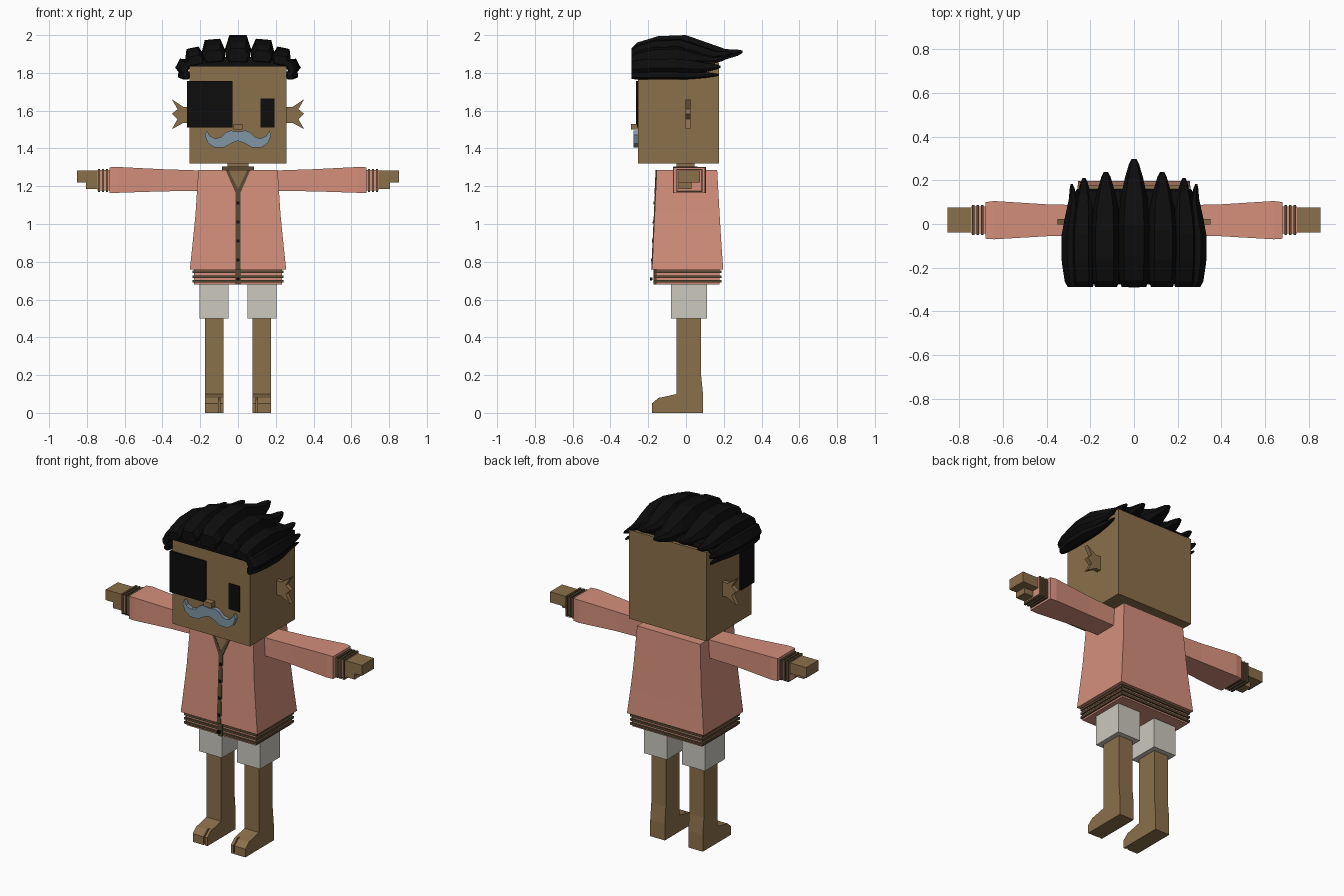
import bpy, bmesh
from math import sin, cos, radians
from mathutils import Vector

cube = bpy.data.objects.get("Cube")
if cube:
    bpy.data.objects.remove(cube, do_unlink=True)


def material(name, r, g, b):
    m = bpy.data.materials.new(name)
    m.use_nodes = True
    m.diffuse_color = (r, g, b, 1)
    m.node_tree.nodes["Principled BSDF"].inputs["Base Color"].default_value = (r, g, b, 1)
    return m


SKIN = material("tan skin", 0.26, 0.16, 0.07)
SALMON = material("salmon cloth", 0.66, 0.275, 0.2)
TRIM = material("dark brown trim", 0.1, 0.07, 0.033)
WHITE = material("off white cloth", 0.6, 0.58, 0.515)
GREY = material("blue grey hair", 0.216, 0.305, 0.376)
BLACK = material("black", 0.004, 0.004, 0.004)


def loft(name, rings, mat):
    """Closed solid through matching rings of points."""
    bm = bmesh.new()
    rows = [[bm.verts.new(p) for p in ring] for ring in rings]
    n = len(rows[0])
    for a, b in zip(rows, rows[1:]):
        for i in range(n):
            j = (i + 1) % n
            bm.faces.new((a[i], a[j], b[j], b[i]))
    bm.faces.new(rows[0])
    bm.faces.new(rows[-1])
    bmesh.ops.recalc_face_normals(bm, faces=bm.faces)
    me = bpy.data.meshes.new(name)
    bm.to_mesh(me)
    bm.free()
    me.materials.append(mat)
    ob = bpy.data.objects.new(name, me)
    bpy.context.collection.objects.link(ob)
    return ob


def rect(x0, x1, y0, y1, z):
    return [(x0, y0, z), (x1, y0, z), (x1, y1, z), (x0, y1, z)]


def box(name, x, y, z, mat):
    return loft(name, [rect(*x, *y, z[0]), rect(*x, *y, z[1])], mat)


def prism_x(name, pts, x0, x1, mat):
    return loft(name, [[(x, y, z) for y, z in pts] for x in (x0, x1)], mat)


def prism_y(name, pts, y0, y1, mat):
    return loft(name, [[(x, y, z) for x, z in pts] for y in (y0, y1)], mat)


def front_y(z):
    """Depth of the jacket front at a height."""
    return -0.155 - 0.025 * (1.285 - z) / 0.525


def chest_plate(name, pts, mat, lift=0.004):
    """Thin plate following the sloping jacket front."""
    return loft(name, [[(x, front_y(z) - d, z) for x, z in pts] for d in (-0.004, lift)], mat)


# Jacket body and striped hem
levels = [(0.76, 0.255, 0.197), (0.9, 0.24, 0.187), (1.05, 0.225, 0.178), (1.285, 0.21, 0.165)]
loft("jacket", [rect(-w, w, front_y(z), b, z) for z, w, b in levels], SALMON)
box("hem", (-0.232, 0.232), (-0.16, 0.178), (0.68, 0.765), SALMON)
for i in range(3):
    z = 0.69 + i * 0.025
    box(f"hem_stripe_{i}", (-0.241, 0.241), (-0.168, 0.187), (z, z + 0.013), TRIM)

# Neck, open collar, placket and buttons
box("neck", (-0.055, 0.055), (-0.05, 0.045), (1.25, 1.34), SKIN)
box("collar", (-0.085, 0.085), (-0.065, 0.06), (1.27, 1.305), TRIM)
chest_plate("open_neck", [(-0.055, 1.287), (0, 1.17), (0.055, 1.287)], SKIN)
for s in (1, -1):
    chest_plate("neck_trim", [(0, 1.155), (0, 1.185), (s * 0.05, 1.287), (s * 0.066, 1.287),
                              (s * 0.013, 1.165)], TRIM, 0.006)
chest_plate("placket", [(-0.013, 0.76), (0.013, 0.76), (0.013, 1.175), (-0.013, 1.175)], TRIM)
box("hem_placket", (-0.013, 0.013), (-0.173, -0.15), (0.68, 0.76), TRIM)
for i in range(5):
    z, w = 0.71 + i * 0.1, 0.008
    chest_plate(f"button_{i}", [(-w, z - w), (w, z - w), (w, z + w), (-w, z + w)], BLACK, 0.008)


def x_ring(x, y0, y1, z0, z1):
    return [(x, y0, z0), (x, y1, z0), (x, y1, z1), (x, y0, z1)]


for s, side in ((1, "left"), (-1, "right")):
    # Sleeve, striped cuff and hand
    loft(f"{side}_sleeve", [x_ring(s * 0.19, -0.05, 0.085, 1.175, 1.283),
                            x_ring(s * 0.4, -0.056, 0.09, 1.173, 1.29),
                            x_ring(s * 0.64, -0.07, 0.105, 1.165, 1.302),
                            x_ring(s * 0.68, -0.067, 0.1, 1.165, 1.3)], SALMON)
    loft(f"{side}_cuff", [x_ring(s * x, -0.044, 0.08, 1.178, 1.285) for x in (0.66, 0.745)], SALMON)
    for i in range(3):
        x = 0.688 + i * 0.021
        loft(f"{side}_cuff_stripe_{i}", [x_ring(s * (x + d), -0.05, 0.087, 1.17, 1.292)
                                         for d in (0, 0.012)], TRIM)
    box(f"{side}_fingers", sorted((s * 0.73, s * 0.853)), (-0.04, 0.075), (1.22, 1.283), SKIN)
    box(f"{side}_thumb", sorted((s * 0.73, s * 0.805)), (-0.04, 0.03), (1.185, 1.23), SKIN)

    # Shorts, leg and split foot
    box(f"{side}_shorts", sorted((s * 0.05, s * 0.203)), (-0.08, 0.11), (0.5, 0.7), WHITE)
    prism_x(f"{side}_leg", [(0.09, 0), (0.09, 0.1), (0.08, 0.2), (0.08, 0.55), (-0.05, 0.55),
                            (-0.05, 0.1), (-0.13, 0.082), (-0.13, 0)], s * 0.078, s * 0.175, SKIN)
    toe = [(-0.125, 0), (-0.125, 0.083), (-0.145, 0.08), (-0.18, 0.05), (-0.18, 0)]
    prism_x(f"{side}_big_toe", toe, s * 0.078, s * 0.095, SKIN)
    prism_x(f"{side}_toes", toe, s * 0.103, s * 0.175, SKIN)

    # Jagged ear
    ear = [(0.25, 1.62), (0.29, 1.62), (0.35, 1.66), (0.32, 1.608), (0.35, 1.583),
           (0.32, 1.555), (0.35, 1.502), (0.29, 1.535), (0.25, 1.535)]
    prism_y(f"{side}_ear", [(s * x, z) for x, z in ear], -0.003, 0.023, SKIN)

    # Moustache half
    curl = [(0, 1.488), (0.04, 1.495), (0.065, 1.485), (0.09, 1.46), (0.12, 1.452), (0.15, 1.467),
            (0.165, 1.495), (0.175, 1.47), (0.16, 1.43), (0.125, 1.405), (0.075, 1.405),
            (0.03, 1.43), (0, 1.44)]
    prism_y(f"{side}_moustache", [(s * x, z) for x, z in curl], -0.277, -0.25, GREY)

# Head and face
box("head", (-0.258, 0.258), (-0.255, 0.175), (1.32, 1.855), SKIN)
box("nose", (-0.025, 0.025), (-0.29, -0.25), (1.5, 1.53), SKIN)
box("eye", (0.12, 0.193), (-0.26, -0.252), (1.51, 1.665), BLACK)
box("eye_patch", (-0.27, -0.03), (-0.264, -0.252), (1.51, 1.757), BLACK)
box("eye_patch_side", (-0.27, -0.256), (-0.264, -0.14), (1.51, 1.757), BLACK)

# Hair: a thin cap under swept-back locks
loft("hair_cap", [rect(-0.275, 0.275, -0.275, 0.14, 1.835), rect(-0.26, 0.26, -0.275, 0.16, 1.86),
                  rect(-0.2, 0.2, -0.26, 0.15, 1.885)], BLACK)


def lock(name, x, z, tilt, width, height, tip):
    """Six-sided strand lying along y, leaning outwards by tilt."""
    a = radians(tilt)
    up, out = Vector((sin(a), 0, cos(a))), Vector((cos(a), 0, -sin(a)))
    base = Vector((x, 0, z))
    # fraction along, bottom, top, width
    sections = [(0, 0, 0.5, 0.8), (0.05, -0.05, 0.72, 0.95), (0.24, -0.1, 0.96, 1),
                (0.49, -0.1, 1, 1), (0.68, -0.05, 0.72, 0.9), (0.85, 0.08, 0.47, 0.6),
                (0.96, 0.22, 0.45, 0.33), (1, 0.32, 0.42, 0.15)]
    rings = []
    for t, lo, hi, w in sections:
        y = Vector((0, -0.288 + t * (tip + 0.288), 0))
        shape = [(-0.8, lo), (-1, lo + 0.5 * (hi - lo)), (-0.65, hi),
                 (0.65, hi), (1, lo + 0.5 * (hi - lo)), (0.8, lo)]
        rings.append([base + y + out * u * w * width + up * v * height for u, v in shape])
    loft(name, rings, BLACK)


lock("hair_crown", 0, 1.86, 0, 0.07, 0.14, 0.298)
for s in (1, -1):
    lock("hair_upper", s * 0.125, 1.86, s * 5, 0.063, 0.118, 0.238)
    lock("hair_corner", s * 0.222, 1.845, s * 12, 0.05, 0.09, 0.21)
    lock("hair_side", s * 0.265, 1.822, s * 62, 0.042, 0.062, 0.182)
    lock("hair_temple", s * 0.262, 1.787, s * 84, 0.025, 0.055, 0.172)
